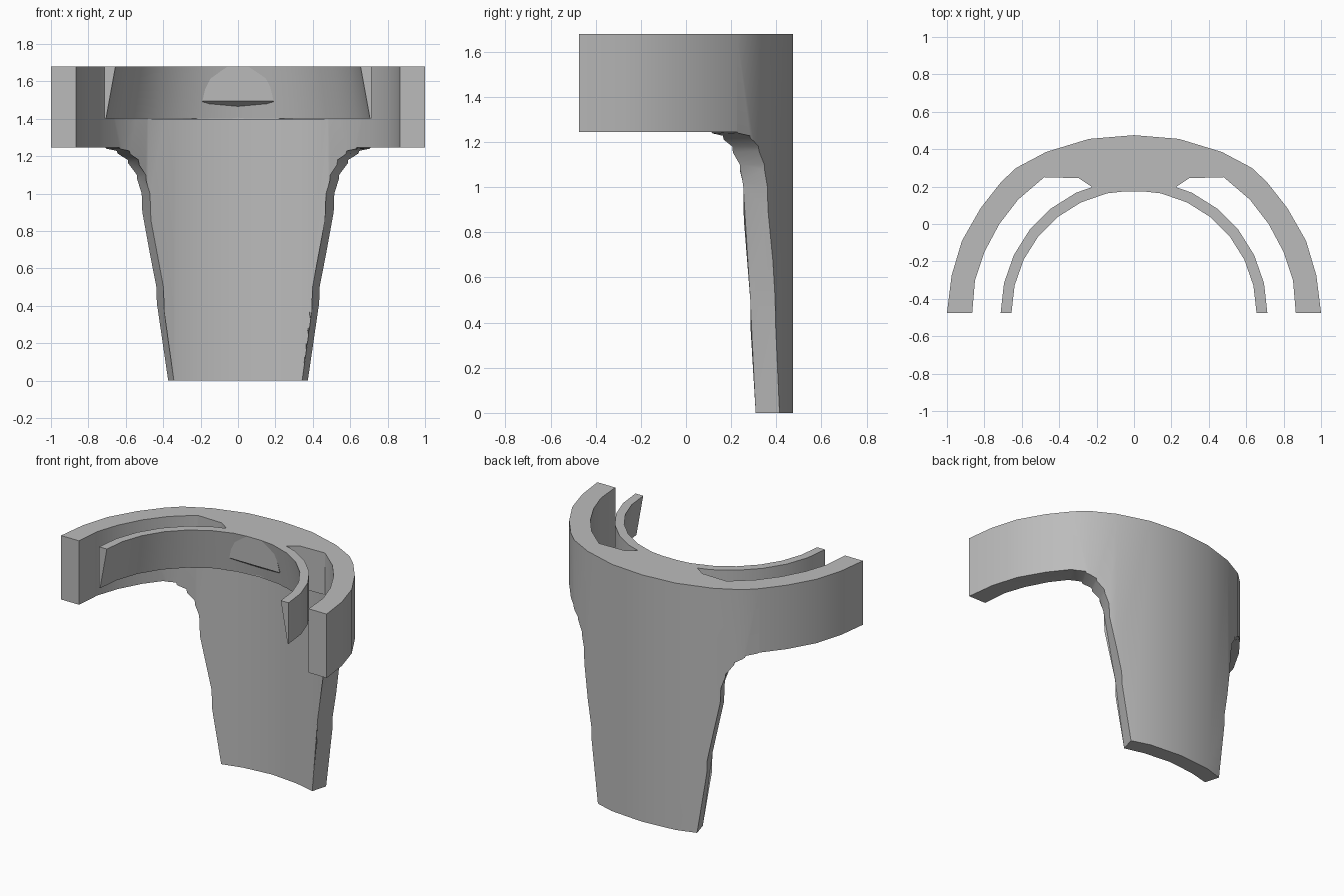
import bpy, bmesh, math

cube = bpy.data.objects.get("Cube")
if cube:
    bpy.data.objects.remove(cube, do_unlink=True)

TOP = 1.68
grey = bpy.data.materials.new("plain grey")
grey.use_nodes = True
colour = (0.5, 0.5, 0.5, 1)
grey.diffuse_color = colour
grey.node_tree.nodes["Principled BSDF"].inputs["Base Color"].default_value = colour


def loft(name, first, second):
    """Closed solid between two loops with the same number of points."""
    bm = bmesh.new()
    a = [bm.verts.new(p) for p in first]
    b = [bm.verts.new(p) for p in second]
    n = len(a)
    bm.faces.new(a[::-1])
    bm.faces.new(b)
    for i in range(n):
        j = (i + 1) % n
        bm.faces.new((a[i], a[j], b[j], b[i]))
    bmesh.ops.recalc_face_normals(bm, faces=bm.faces[:])
    mesh = bpy.data.meshes.new(name)
    bm.to_mesh(mesh)
    bm.free()
    mesh.materials.append(grey)
    obj = bpy.data.objects.new(name, mesh)
    bpy.context.collection.objects.link(obj)
    return obj


def prism(name, outline, low, high):
    return loft(name, [(x, y, low) for x, y in outline], [(x, y, high) for x, y in outline])


def both_sides(half):
    """Mirror a half outline that starts on the centre line."""
    return [(-x, y) for x, y in half[:0:-1]] + half


def smooth(obj):
    bpy.ops.object.select_all(action='DESELECT')
    obj.select_set(True)
    bpy.context.view_layer.objects.active = obj
    bpy.ops.object.shade_smooth_by_angle(angle=math.radians(30))


# Curved wall and leg share one arched section
outer = both_sides([(0, .475), (.24, .455), (.47, .385), (.63, .30), (.71, .225),
                    (.82, .085), (.92, -.09), (.975, -.275), (1, -.475)])
inner = both_sides([(0, .365), (.2, .345), (.34, .31), (.48, .25), (.62, .13),
                    (.72, 0), (.8, -.15), (.85, -.3), (.865, -.475)])
body = prism("wall_and_leg", outer + inner[::-1], 0, TOP)

# Cutters that trim the wall down to the tapered leg with filleted shoulders
leg_edge = [(.358, -.1), (.37, 0), (.43, .5), (.505, 1), (.53, 1.1),
            (.575, 1.18), (.63, 1.228), (.69, 1.245)]


def cutter_loop(side, y):
    loop = []
    for w, z in leg_edge:
        reach = .354 + math.sqrt(1 - w * w)
        loop.append((side * w * (y + .88) / reach, y, z))
    return loop + [(side * 3, y, 1.245), (side * 3, y, -.1)]


for side, word in ((1, "left"), (-1, "right")):
    cutter = loft(word + "_leg_cutter", cutter_loop(side, -.6), cutter_loop(side, .6))
    cutter.hide_render = True
    cutter.hide_viewport = True
    cut = body.modifiers.new(word + " trim", 'BOOLEAN')
    cut.operation = 'DIFFERENCE'
    cut.solver = 'EXACT'
    cut.object = cutter

# Apply the cuts and drop the cutters
bpy.context.view_layer.update()
graph = bpy.context.evaluated_depsgraph_get()
cut_mesh = bpy.data.meshes.new_from_object(body.evaluated_get(graph))
body.modifiers.clear()
body.data = cut_mesh
for word in ("left", "right"):
    bpy.data.objects.remove(bpy.data.objects[word + "_leg_cutter"], do_unlink=True)
smooth(body)

# Inner half ring: upright outside, flared inside, thin at the bottom
bm = bmesh.new()
STEPS = 14
columns = []
for i in range(STEPS + 1):
    t = math.pi * i / STEPS
    columns.append([bm.verts.new((r * math.cos(t), -.475 + r * math.sin(t), z))
                    for r, z in ((.655, TOP), (.713, TOP), (.713, 1.4), (.706, 1.4))])
for a, b in zip(columns, columns[1:]):
    for k in range(4):
        m = (k + 1) % 4
        bm.faces.new((a[k], a[m], b[m], b[k]))
bm.faces.new(columns[0])
bm.faces.new(columns[-1][::-1])
bmesh.ops.recalc_face_normals(bm, faces=bm.faces[:])
mesh = bpy.data.meshes.new("inner_ring")
bm.to_mesh(mesh)
bm.free()
mesh.materials.append(grey)
ring = bpy.data.objects.new("inner_ring", mesh)
bpy.context.collection.objects.link(ring)
smooth(ring)

# Bridge joining the ring to the wall
front = both_sides([(0, .23), (.159, .215), (.22, .195), (.295, .245), (.48, .25)])
back = both_sides([(0, .37), (.2, .35), (.34, .315), (.482, .252)])
prism("bridge", front + back[::-1], 1.395, TOP)

# Flat pad on the ring's inner face
pad_front = [(-.145, .174, TOP), (.145, .174, TOP), (.18, .176, 1.54),
             (.19, .178, 1.495), (-.19, .178, 1.495), (-.18, .176, 1.54)]
pad_back = [(-.145, .2, TOP), (.145, .2, TOP), (.18, .215, 1.53),
            (.18, .22, 1.465), (-.18, .22, 1.465), (-.18, .215, 1.53)]
loft("ring_pad", pad_front, pad_back)
